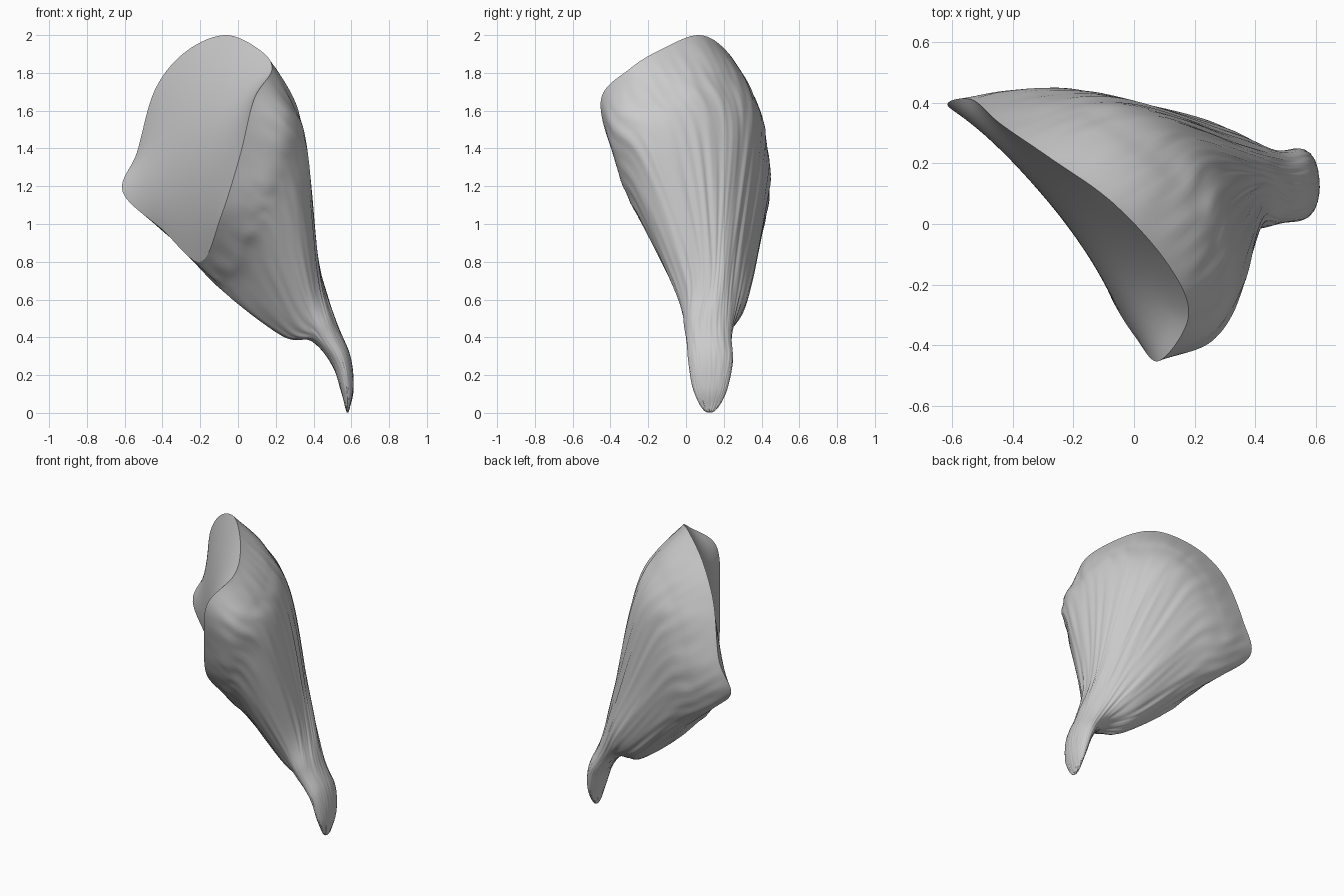
import bpy, bmesh, math
from mathutils import Vector, noise

if "Cube" in bpy.data.objects:
    bpy.data.objects.remove(bpy.data.objects["Cube"])

N, STEPS, INNER = 144, 12, 14


def spline(a, b, c, d, t):
    return 0.5 * (2 * b + (c - a) * t + (2 * a - 5 * b + 4 * c - d) * t * t
                  + (3 * b - a - 3 * c + d) * t ** 3)


def closed(pts):
    """Resample a 12-point ring to N smooth points."""
    out, k = [], len(pts)
    for j in range(N):
        f = j * k / N
        i = int(f)
        out.append(spline(*(pts[(i + o) % k] for o in (-1, 0, 1, 2)), f - i))
    return out


def tail_ring(c, thick, width, tilt):
    """Flattened ring around the tail, facing along its run."""
    u = Vector((math.cos(tilt), 0, math.sin(tilt)))
    ring = []
    for i in range(12):
        a = (i - 0.9) * math.tau / 12
        ring.append(Vector(c) + u * thick * math.cos(a) - Vector((0, 1, 0)) * width * math.sin(a))
    return ring


# Rim of the fan, from the top round by the front edge
rim = [Vector(p) for p in (
    (-.07, .07, 2.0), (.11, -.13, 1.925), (.18, -.30, 1.82), (.085, -.45, 1.66),
    (.01, -.38, 1.36), (-.09, -.21, 1.04), (-.2, .11, .80), (-.4, .27, .97),
    (-.61, .385, 1.17), (-.535, .41, 1.38), (-.44, .33, 1.71), (-.28, .22, 1.91))]
# Belly of the outer surface
mid = [Vector(p) for p in (
    (.22, .25, 1.5), (.30, .12, 1.52), (.35, -.05, 1.46), (.355, -.22, 1.36),
    (.26, -.26, 1.12), (.14, -.17, .90), (0, .15, .61), (-.1, .27, .70),
    (-.16, .38, .87), (-.14, .43, 1.12), (-.04, .41, 1.36), (.09, .35, 1.5))]
# Where the belly narrows to the neck
low = [Vector(p) for p in (
    (.41, .2, .82), (.42, .15, .82), (.425, .08, .80), (.42, 0, .75),
    (.37, -.05, .65), (.31, .01, .52), (.25, .13, .41), (.21, .22, .44),
    (.2, .29, .52), (.24, .335, .64), (.3, .31, .74), (.36, .26, .8))]
# Shoulder between rim and belly, pushed outward
core = Vector((-.15, .05, 1.3))
bulge = (.10, .07, .05, .11, .06, .02, 0, 0, .03, .07, .10, .11)
shoulder = [core + ((r + m) / 2 - core) * (1 + k) for r, m, k in zip(rim, mid, bulge)]

rings = [rim, shoulder, mid, low,
         tail_ring((.455, .12, .435), .085, .125, .75),
         tail_ring((.545, .13, .28), .055, .118, .5),
         tail_ring((.577, .128, .13), .035, .092, .15),
         tail_ring((.58, .126, .03), .012, .045, 0),
         tail_ring((.58, .125, .002), .003, .012, 0)]
rings = [closed(r) for r in rings]

bm = bmesh.new()
rows = []
# Outer skin lofted through the rings
for s in range(len(rings) - 1):
    for t in range(STEPS):
        a, b, c, d = (rings[min(max(s + o, 0), len(rings) - 1)] for o in (-1, 0, 1, 2))
        rows.append([bm.verts.new(spline(a[j], b[j], c[j], d[j], t / STEPS)) for j in range(N)])
rows.append([bm.verts.new(p) for p in rings[-1]])


def bridge(a, b):
    for j in range(N):
        k = (j + 1) % N
        bm.faces.new((a[j], a[k], b[k], b[j]))


for a, b in zip(rows, rows[1:]):
    bridge(a, b)
bm.faces.new(rows[-1])


# Inner face stretched across the rim like a soap film, slightly swollen
def film(r, j):
    total, weight = Vector(), 0
    for k, p in enumerate(rings[0]):
        w = 1 / (1 - 2 * r * math.cos((j - k) * math.tau / N) + r * r)
        total += p * w
        weight += w
    return total / weight - Vector((.64, .75, 0)) * .035 * (1 - r * r)


prev = rows[0]
for i in range(1, INNER):
    row = [bm.verts.new(film(1 - i / INNER, j)) for j in range(N)]
    bridge(row, prev)
    prev = row
hub = bm.verts.new(film(0, 0))
for j in range(N):
    bm.faces.new((prev[(j + 1) % N], prev[j], hub))

bmesh.ops.recalc_face_normals(bm, faces=bm.faces)
bm.normal_update()

# Fibre streaks running from rim to tail
moves = []
for i, row in enumerate(rows[1:], 1):
    v = i / STEPS
    amp = .008 * min(1, v * 1.2) * (1 if v < 2.5 else max(.3, 1 - (v - 2.5) * .35))
    for j, vert in enumerate(row):
        a = j * math.tau / N
        n = noise.noise(Vector((math.cos(a) * 9, math.sin(a) * 9, v * 1.2)))
        moves.append((vert, vert.normal * amp * n))
for vert, m in moves:
    vert.co += m

# Smooth skin with a crisp rim
for f in bm.faces:
    f.smooth = True
for j in range(N):
    bm.edges.get((rows[0][j], rows[0][(j + 1) % N])).smooth = False

mesh = bpy.data.meshes.new("fan_muscle")
bm.to_mesh(mesh)
bm.free()
bpy.context.collection.objects.link(bpy.data.objects.new("fan_muscle", mesh))
